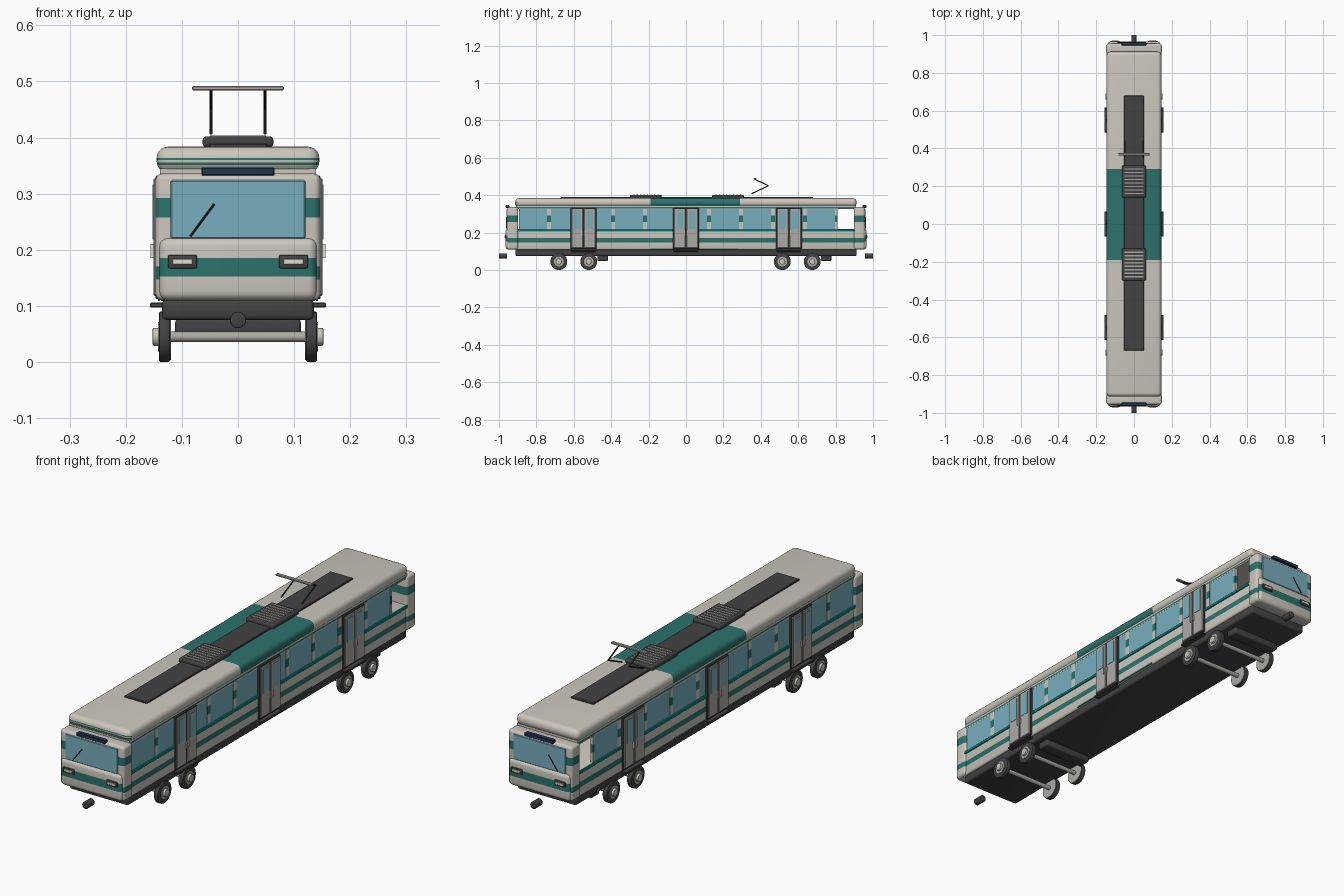
import bpy, bmesh, math
from mathutils import Vector, Matrix

if "Cube" in bpy.data.objects:
    bpy.data.objects.remove(bpy.data.objects["Cube"])

def mat(name, r, g, b):
    m = bpy.data.materials.new(name)
    m.diffuse_color = (r, g, b, 1)
    m.use_nodes = True
    m.node_tree.nodes["Principled BSDF"].inputs["Base Color"].default_value = m.diffuse_color
    return m

CREAM = mat("cream paint", 0.60, 0.57, 0.51)
TEAL = mat("dark teal paint", 0.025, 0.17, 0.15)
BRIGHT = mat("bright teal trim", 0.0, 0.30, 0.28)
GLASS = mat("blue glass", 0.19, 0.43, 0.52)
DARK = mat("dark grey", 0.055, 0.055, 0.055)
BLACK = mat("black rubber", 0.02, 0.02, 0.022)
NAVY = mat("navy display", 0.015, 0.035, 0.08)
DOOR = mat("door grey", 0.42, 0.41, 0.38)
LAMP = mat("lamp white", 0.75, 0.72, 0.62)

def finish(name, bm, mats, rule=None):
    bmesh.ops.recalc_face_normals(bm, faces=bm.faces)
    for e in bm.edges:
        e.smooth = len(e.link_faces) == 2 and e.calc_face_angle(0) < 0.6
    for f in bm.faces:
        f.smooth = True
        if rule:
            f.material_index = int(rule(f.calc_center_median(), f.normal))
    me = bpy.data.meshes.new(name)
    bm.to_mesh(me)
    bm.free()
    for m in mats:
        me.materials.append(m)
    ob = bpy.data.objects.new(name, me)
    bpy.context.collection.objects.link(ob)
    return ob

def box(name, x, y, z, mats, bevel=0, seg=3, cuts=(), rule=None):
    """x, y, z are (min, max); cuts are (axis, value) slices for painted bands"""
    bm = bmesh.new()
    bmesh.ops.create_cube(bm, size=1)
    lim = [sorted(x), sorted(y), sorted(z)]
    for v in bm.verts:
        v.co = [lim[i][int(v.co[i] > 0)] for i in range(3)]
    if bevel:
        bmesh.ops.bevel(bm, geom=bm.edges[:], offset=bevel, segments=seg, profile=0.5, affect='EDGES')
    for axis, val in cuts:
        n = Vector((0, 0, 0))
        n[axis] = 1
        bmesh.ops.bisect_plane(bm, geom=bm.verts[:] + bm.edges[:] + bm.faces[:], plane_co=n * val, plane_no=n)
    return finish(name, bm, mats if isinstance(mats, list) else [mats], rule)

def rod(name, a, b, r, m, seg=24, bevel=0):
    a, b = Vector(a), Vector(b)
    bm = bmesh.new()
    bmesh.ops.create_cone(bm, cap_ends=True, segments=seg, radius1=r, radius2=r, depth=(b - a).length)
    if bevel:
        rim = [e for e in bm.edges if abs(e.verts[0].co.z - e.verts[1].co.z) < 1e-5]
        bmesh.ops.bevel(bm, geom=rim, offset=bevel, segments=2, affect='EDGES', profile=0.5)
    rot = (b - a).to_track_quat('Z', 'Y').to_matrix().to_4x4()
    bm.transform(Matrix.Translation((a + b) / 2) @ rot)
    return finish(name, bm, [m])

# Lower body, skirt and window header
box("lower_body", (-.141, .141), (-.912, .912), (.108, .218), [CREAM, TEAL], .008,
    cuts=[(2, .147), (2, .170)], rule=lambda c, n: .147 < c.z < .170)
box("underframe_skirt", (-.135, .135), (-.912, .912), (.075, .112), DARK, .008)
box("window_header", (-.139, .139), (-.908, .908), (.325, .345), [CREAM, TEAL],
    cuts=[(2, .329), (2, .336)], rule=lambda c, n: .329 < c.z < .336)

# Roof with teal middle section and two thin stripes on the front face
def roof_paint(c, n):
    stripe = .351 < c.z < .356 or .360 < c.z < .364
    return -.19 < c.y < .29 or (c.y < -.89 and n.y < -.3 and stripe)
box("roof", (-.145, .145), (-.914, .912), (.337, .384), [CREAM, TEAL], .021, 5,
    cuts=[(1, -.19), (1, .29), (2, .351), (2, .356), (2, .360), (2, .364)], rule=roof_paint)
box("roof_walkway", (-.052, .052), (-.67, .68), (.382, .390), DARK, .002, 1)

# Roof equipment boxes with slats
for y0 in (-.30, .14):
    box("roof_unit", (-.063, .063), (y0, y0 + .17), (.383, .402), DARK, .006)
    for i in range(8):
        y = y0 + .018 + i * .0185
        box("roof_unit_slat", (-.050, .050), (y, y + .006), (.400, .404), DOOR)

# Pantograph
for x in (-.048, .048):
    rod("pantograph_lower_arm", (x, .35, .408), (x, .44, .450), .003, BLACK, 10)
    rod("pantograph_upper_arm", (x, .44, .450), (x, .365, .487), .003, BLACK, 10)
box("pantograph_bar", (-.082, .082), (.362, .376), (.484, .492), DOOR, .002, 1)

# Side walls: windows, pillars, sills, doors
WIN0, PITCH, WIDTH = -.893, .1711, .150
DOORS = (-.548, 0, .550)
for s in (-1, 1):
    for i in range(10):
        y = WIN0 + i * PITCH
        box("side_window", (s * .132, s * .1385), (y, y + WIDTH), (.216, .327), GLASS)
        box("window_pillar", (s * .128, s * .140), (y + WIDTH, y + PITCH if i < 9 else y + WIDTH + .012),
            (.215, .327), [CREAM, TEAL], cuts=[(2, .258), (2, .292)], rule=lambda c, n: .258 < c.z < .292)
    edges = [-.905] + [d + k * .069 for d in DOORS for k in (-1, 1)] + [.905]
    for a, b in zip(edges[::2], edges[1::2]):
        box("window_sill", (s * .138, s * .146), (a, b), (.205, .217), BRIGHT, .002, 1)
    box("middle_sill_band", (s * .139, s * .1425), (-.19, .28), (.109, .116), TEAL)
    for d in DOORS:
        box("door_frame", (s * .136, s * .147), (d - .069, d + .069), (.112, .332), DARK, .002, 1)
        box("door_step", (s * .130, s * .157), (d - .066, d + .066), (.097, .106), DARK, .002, 1)
        for k in (-1, 1):
            box("door_leaf", (s * .145, s * .151), (d + k * .003, d + k * .064), (.118, .327), DOOR, .002, 1)
            box("door_window", (s * .150, s * .1525), (d + k * .015, d + k * .052), (.218, .316), GLASS)
            box("door_handle", (s * .150, s * .156), (d + k * .006, d + k * .011), (.185, .210), LAMP)

# Cabs at both ends
for e in (-1, 1):
    box("cab_frame", (-.147, .147), (e * .897, e * .956), (.110, .336), [CREAM, TEAL], .012, 4,
        cuts=[(2, .147), (2, .170), (2, .258), (2, .292)],
        rule=lambda c, n: .147 < c.z < .170 or .258 < c.z < .292)
    box("cab_nose", (-.141, .141), (e * .900, e * .965), (.110, .222), [CREAM, TEAL], .016, 4,
        cuts=[(2, .152), (2, .185)], rule=lambda c, n: .152 < c.z < .185)
    box("windshield", (-.120, .120), (e * .950, e * .959), (.220, .324), GLASS, .002, 1)
    box("destination_board", (-.065, .065), (e * .945, e * .964), (.332, .347), NAVY, .002, 1)
    rod("wiper", (-.085, e * .961, .224), (-.042, e * .961, .282), .002, BLACK, 8)
    for s in (-1, 1):
        box("headlight_frame", (s * .073, s * .125), (e * .960, e * .969), (.167, .191), DARK, .003, 2)
        box("headlight", (s * .081, s * .117), (e * .965, e * .971), (.174, .184), LAMP, .001, 1)
    rod("coupler", (0, e * .957, .075), (0, e * 1.0, .075), .0145, DARK, 24, .002)

# Bogies: wheels, hubs, axles and cross beams
for c in (-.60, .595):
    for y in (c - .08, c + .08):
        rod("axle", (-.121, y, .045), (.121, y, .045), .009, DOOR, 16)
        for s in (-1, 1):
            rod("wheel", (s * .121, y, .045), (s * .141, y, .045), .045, DARK, 32, .003)
            rod("wheel_inner_disc", (s * .1195, y, .045), (s * .123, y, .045), .041, DOOR, 32)
            rod("wheel_ring", (s * .138, y, .045), (s * .1425, y, .045), .026, DOOR, 24)
            rod("wheel_hub", (s * .140, y, .045), (s * .152, y, .045), .016, CREAM, 16, .002)
    box("bogie_beam", (-.112, .112), (c + .127, c + .183), (.047, .078), DARK, .008)
